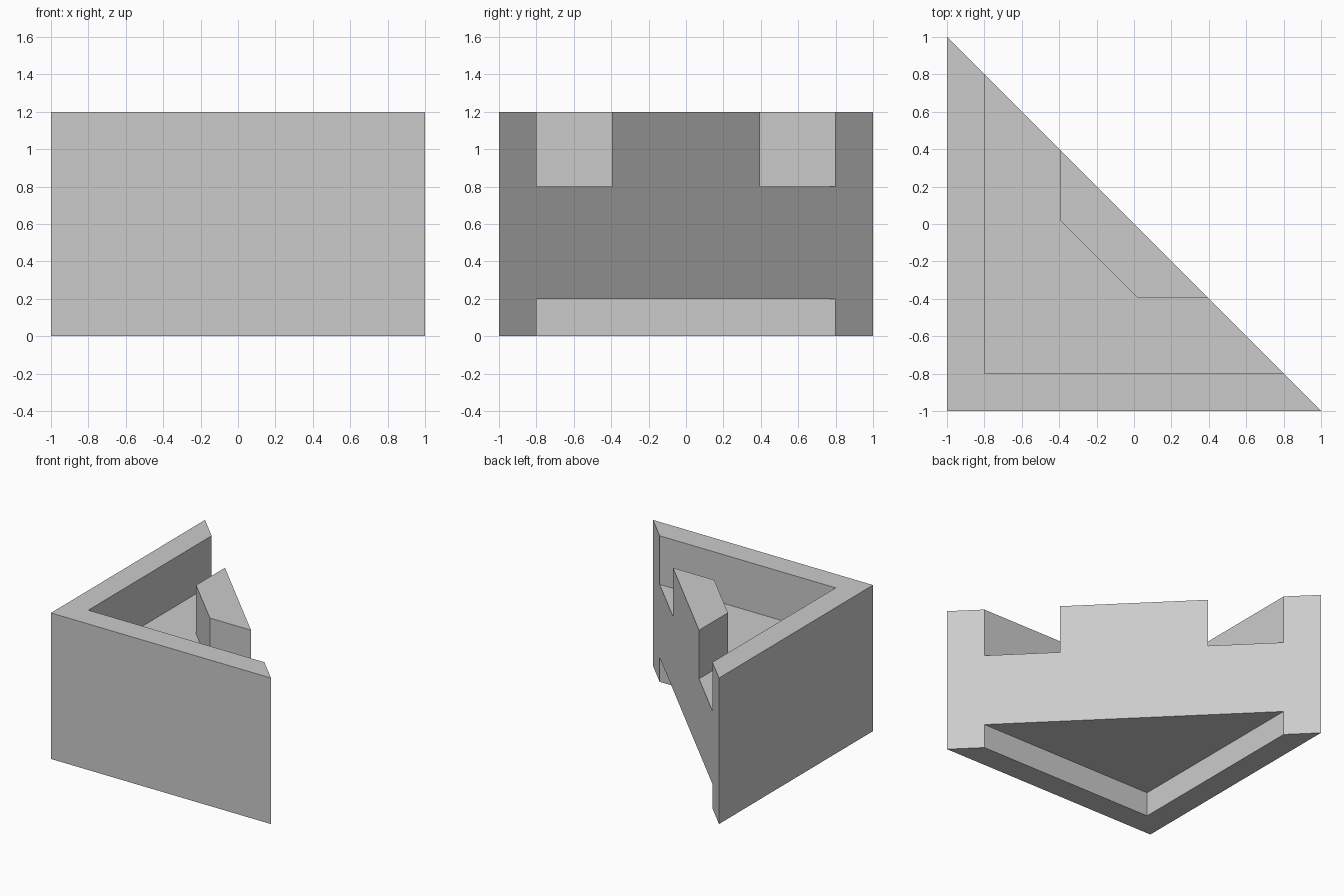
import bpy
import bmesh

if "Cube" in bpy.data.objects:
    bpy.data.objects.remove(bpy.data.objects["Cube"])

grey = bpy.data.materials.new("plain grey")
grey.diffuse_color = (0.6, 0.6, 0.6, 1)
grey.use_nodes = True
grey.node_tree.nodes["Principled BSDF"].inputs["Base Color"].default_value = grey.diffuse_color


def prism(name, outline, z0, z1):
    """Extrude a flat outline from z0 up to z1."""
    bm = bmesh.new()
    face = bm.faces.new([bm.verts.new((x, y, z0)) for x, y in outline])
    top = bmesh.ops.extrude_face_region(bm, geom=[face])["geom"]
    bmesh.ops.translate(bm, vec=(0, 0, z1 - z0),
                        verts=[v for v in top if isinstance(v, bmesh.types.BMVert)])
    bmesh.ops.recalc_face_normals(bm, faces=bm.faces)
    mesh = bpy.data.meshes.new(name)
    bm.to_mesh(mesh)
    bm.free()
    mesh.materials.append(grey)
    obj = bpy.data.objects.new(name, mesh)
    bpy.context.collection.objects.link(obj)
    return obj


def cut(target, cutter):
    """Subtract a hidden cutter from the target."""
    mod = target.modifiers.new(cutter.name, "BOOLEAN")
    mod.operation = "DIFFERENCE"
    mod.solver = "EXACT"
    mod.object = cutter
    cutter.hide_render = True
    cutter.hide_viewport = True


# Right-angled corner body
body = prism("corner_body", [(-1, 1), (-1, -1), (1, -1)], 0, 1.2)

# Bent channel between outer walls and the raised central block
w, b, c = -0.8, -0.395, 0.02
channel = prism("channel_cutter", [(w, 1.3), (w, w), (1.3, w), (1.3, b),
                                   (c, b), (b, c), (b, 1.3)], 0.8, 1.4)
cut(body, channel)

# Triangular recess in the underside, open along the diagonal
recess = prism("underside_cutter", [(w, 1.3), (w, w), (1.3, w)], -0.2, 0.2)
cut(body, recess)
